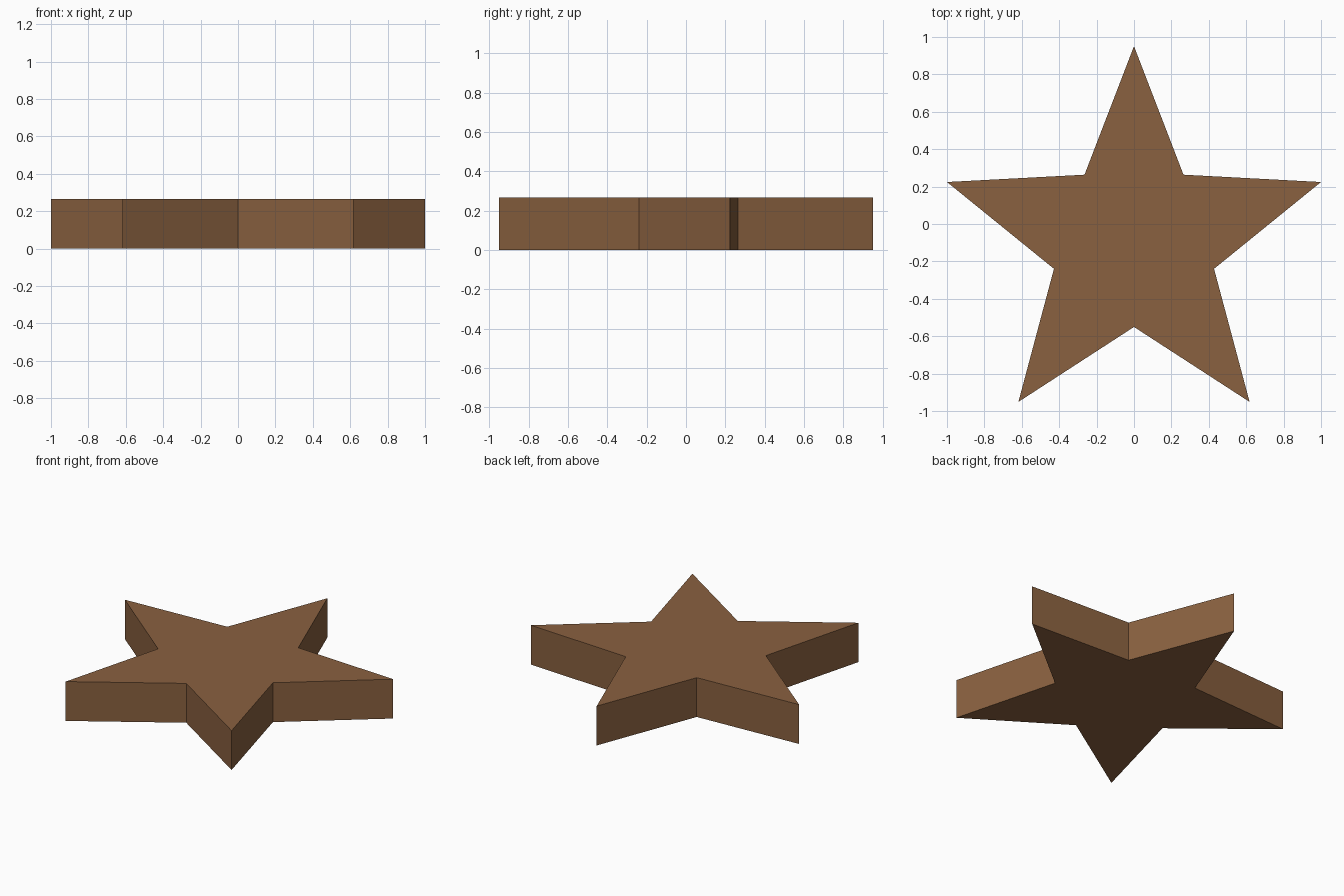
import bpy, bmesh, math

if "Cube" in bpy.data.objects:
    bpy.data.objects.remove(bpy.data.objects["Cube"])

TIP, NOTCH, HEIGHT = 1.0515, 0.45, 0.265
CENTRE_Y = -0.1005  # puts the bounding box centre on the origin

# star outline: alternate tip and notch radii, first tip towards +y
bm = bmesh.new()
verts = []
for i in range(10):
    r = NOTCH if i % 2 else TIP
    a = math.pi / 2 + i * math.pi / 5
    verts.append(bm.verts.new((r * math.cos(a), CENTRE_Y + r * math.sin(a), 0)))
face = bm.faces.new(verts)

# raise the outline into a flat slab, keeping the base
up = bmesh.ops.extrude_face_region(bm, geom=[face], use_keep_orig=True)
bmesh.ops.translate(bm, vec=(0, 0, HEIGHT),
                    verts=[g for g in up["geom"] if isinstance(g, bmesh.types.BMVert)])
bmesh.ops.recalc_face_normals(bm, faces=bm.faces)

mesh = bpy.data.meshes.new("star")
bm.to_mesh(mesh)
bm.free()
star = bpy.data.objects.new("star", mesh)
bpy.context.collection.objects.link(star)

# single brown colour
brown = bpy.data.materials.new("brown")
brown.diffuse_color = (0.253, 0.119, 0.051, 1)
brown.use_nodes = True
brown.node_tree.nodes["Principled BSDF"].inputs["Base Color"].default_value = brown.diffuse_color
mesh.materials.append(brown)
